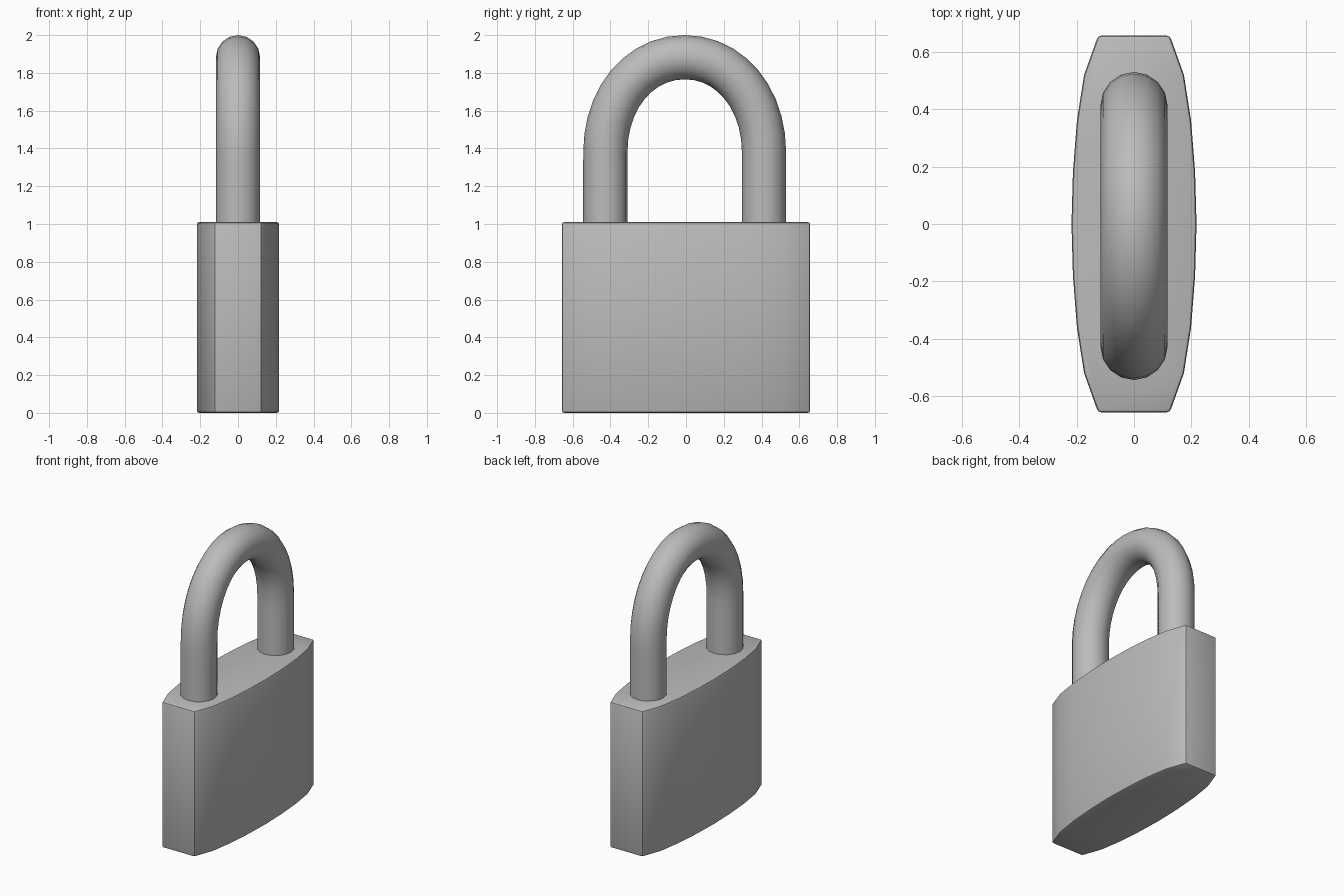
import bpy, bmesh, math

cube = bpy.data.objects.get("Cube")
if cube:
    bpy.data.objects.remove(cube, do_unlink=True)

# One grey metal for everything
metal = bpy.data.materials.new("grey_metal")
metal.use_nodes = True
GREY = (0.5, 0.5, 0.5, 1)
metal.diffuse_color = GREY
metal.node_tree.nodes["Principled BSDF"].inputs["Base Color"].default_value = GREY


def activate(obj):
    bpy.ops.object.select_all(action='DESELECT')
    obj.select_set(True)
    bpy.context.view_layer.objects.active = obj


# Body: one quarter of the outline, mirrored twice and extruded upwards
HEIGHT = 1.01
quarter = [(0.125, 0.657), (0.174, 0.52), (0.199, 0.36), (0.213, 0.18), (0.218, 0)]
side = quarter + [(x, -y) for x, y in quarter[-2::-1]]
outline = side + [(-x, -y) for x, y in side]

bm = bmesh.new()
base = bm.faces.new([bm.verts.new((x, y, 0)) for x, y in outline])
walls = bmesh.ops.extrude_face_region(bm, geom=[base])
top = [v for v in walls["geom"] if isinstance(v, bmesh.types.BMVert)]
bmesh.ops.translate(bm, verts=top, vec=(0, 0, HEIGHT))
bmesh.ops.recalc_face_normals(bm, faces=bm.faces)
mesh = bpy.data.meshes.new("body")
bm.to_mesh(mesh)
bm.free()
body = bpy.data.objects.new("body", mesh)
bpy.context.collection.objects.link(body)
body.data.materials.append(metal)

bevel = body.modifiers.new("edge_bevel", 'BEVEL')
bevel.width = 0.012
bevel.segments = 2
bevel.limit_method = 'ANGLE'
bevel.angle_limit = math.radians(40)
activate(body)
bpy.ops.object.modifier_apply(modifier=bevel.name)
bpy.ops.object.shade_smooth_by_angle(angle=math.radians(30))

# Shackle: round bar swept along two legs and an arch
BAR, SPAN, SHOULDER, CROWN, MID = 0.117, 0.42, 1.38, 1.883, -0.007
RISE = CROWN - SHOULDER
KAPPA = 0.57
curve = bpy.data.curves.new("shackle", 'CURVE')
curve.dimensions = '3D'
curve.bevel_depth = BAR
curve.bevel_resolution = 6
curve.resolution_u = 10
curve.use_fill_caps = True
spline = curve.splines.new('BEZIER')
spline.bezier_points.add(4)
# Each point: y, z, then the handle offset along the path
path = [(-SPAN, 0.9, 0, 0.1), (-SPAN, SHOULDER, 0, KAPPA * RISE),
        (0, CROWN, KAPPA * SPAN, 0),
        (SPAN, SHOULDER, 0, -KAPPA * RISE), (SPAN, 0.9, 0, -0.1)]
for point, (y, z, dy, dz) in zip(spline.bezier_points, path):
    point.handle_left_type = point.handle_right_type = 'FREE'
    point.co = (0, y + MID, z)
    point.handle_left = (0, y + MID - dy, z - dz)
    point.handle_right = (0, y + MID + dy, z + dz)
shackle = bpy.data.objects.new("shackle", curve)
bpy.context.collection.objects.link(shackle)
curve.materials.append(metal)
activate(shackle)
bpy.ops.object.convert(target='MESH')
bpy.ops.object.shade_smooth_by_angle(angle=math.radians(40))
